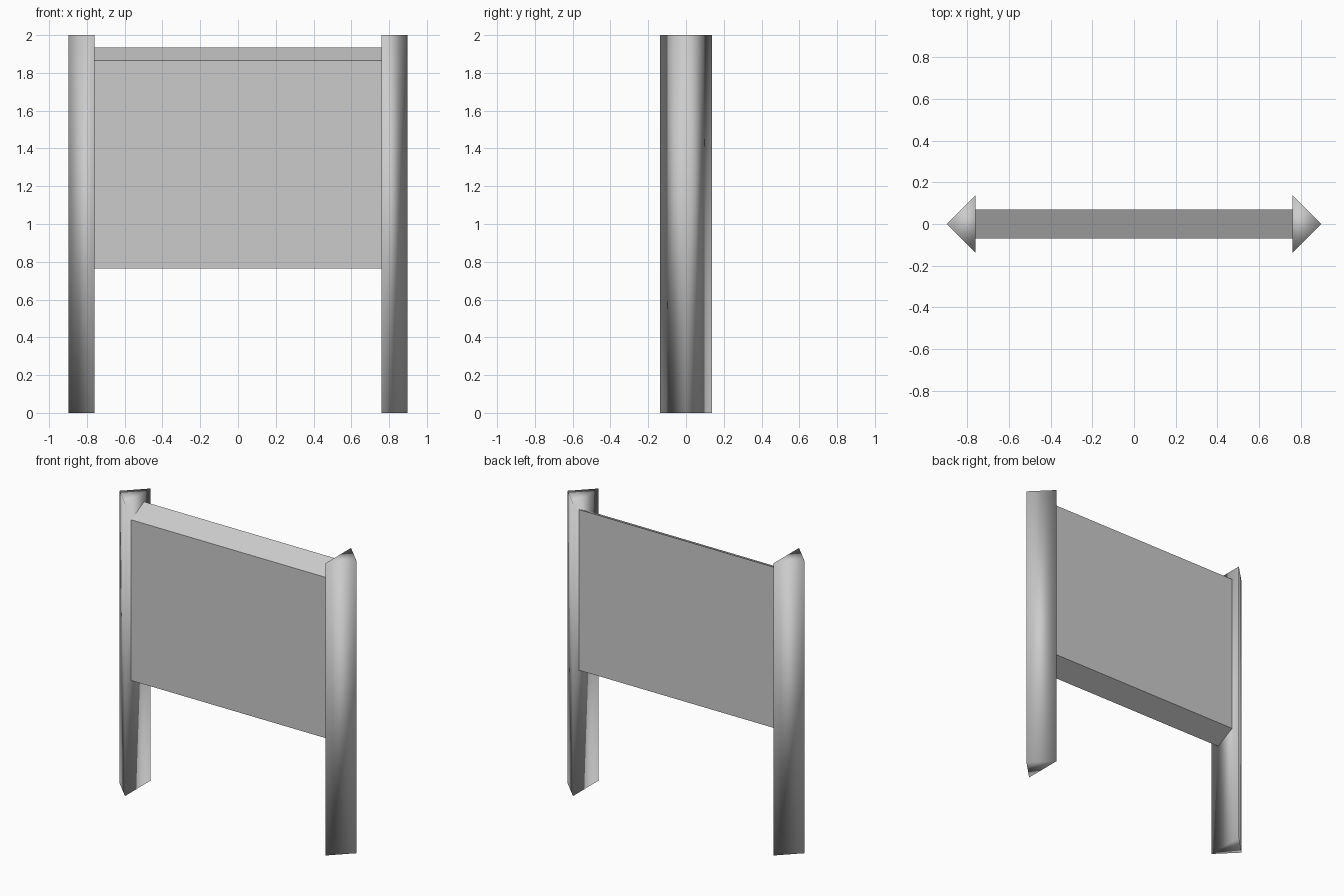
import bpy, bmesh

if "Cube" in bpy.data.objects:
    bpy.data.objects.remove(bpy.data.objects["Cube"])

INNER, TIP, HALF_DEPTH, HEIGHT = 0.76, 0.897, 0.137, 2.0

grey = bpy.data.materials.new("light grey")
grey.diffuse_color = (0.6, 0.6, 0.6, 1)
grey.use_nodes = True
grey.node_tree.nodes["Principled BSDF"].inputs["Base Color"].default_value = grey.diffuse_color


def extrude_part(name, profile, offset, smooth):
    """Extrude a closed 3D profile along an offset into a solid part."""
    bm = bmesh.new()
    face = bm.faces.new([bm.verts.new(p) for p in profile])
    ret = bmesh.ops.extrude_face_region(bm, geom=[face], use_keep_orig=True)
    moved = [g for g in ret["geom"] if isinstance(g, bmesh.types.BMVert)]
    bmesh.ops.translate(bm, verts=moved, vec=offset)
    bmesh.ops.recalc_face_normals(bm, faces=bm.faces)
    for f in bm.faces:
        f.smooth = smooth
    mesh = bpy.data.meshes.new(name)
    bm.to_mesh(mesh)
    bm.free()
    mesh.materials.append(grey)
    obj = bpy.data.objects.new(name, mesh)
    bpy.context.collection.objects.link(obj)
    return obj


# Triangular posts, pointing outwards, softly shaded
for side, name in ((-1, "left_post"), (1, "right_post")):
    triangle = [(side * TIP, 0, 0),
                (side * INNER, HALF_DEPTH, 0),
                (side * INNER, -HALF_DEPTH, 0)]
    extrude_part(name, triangle, (0, 0, HEIGHT), True)

# Sign panel: upright faces, top and bottom edges sloping down to the front
slanted = [(-INNER, -0.07, 0.765), (-INNER, 0.07, 0.835),
           (-INNER, 0.07, 1.935), (-INNER, -0.07, 1.865)]
extrude_part("sign_panel", slanted, (2 * INNER, 0, 0), False)
